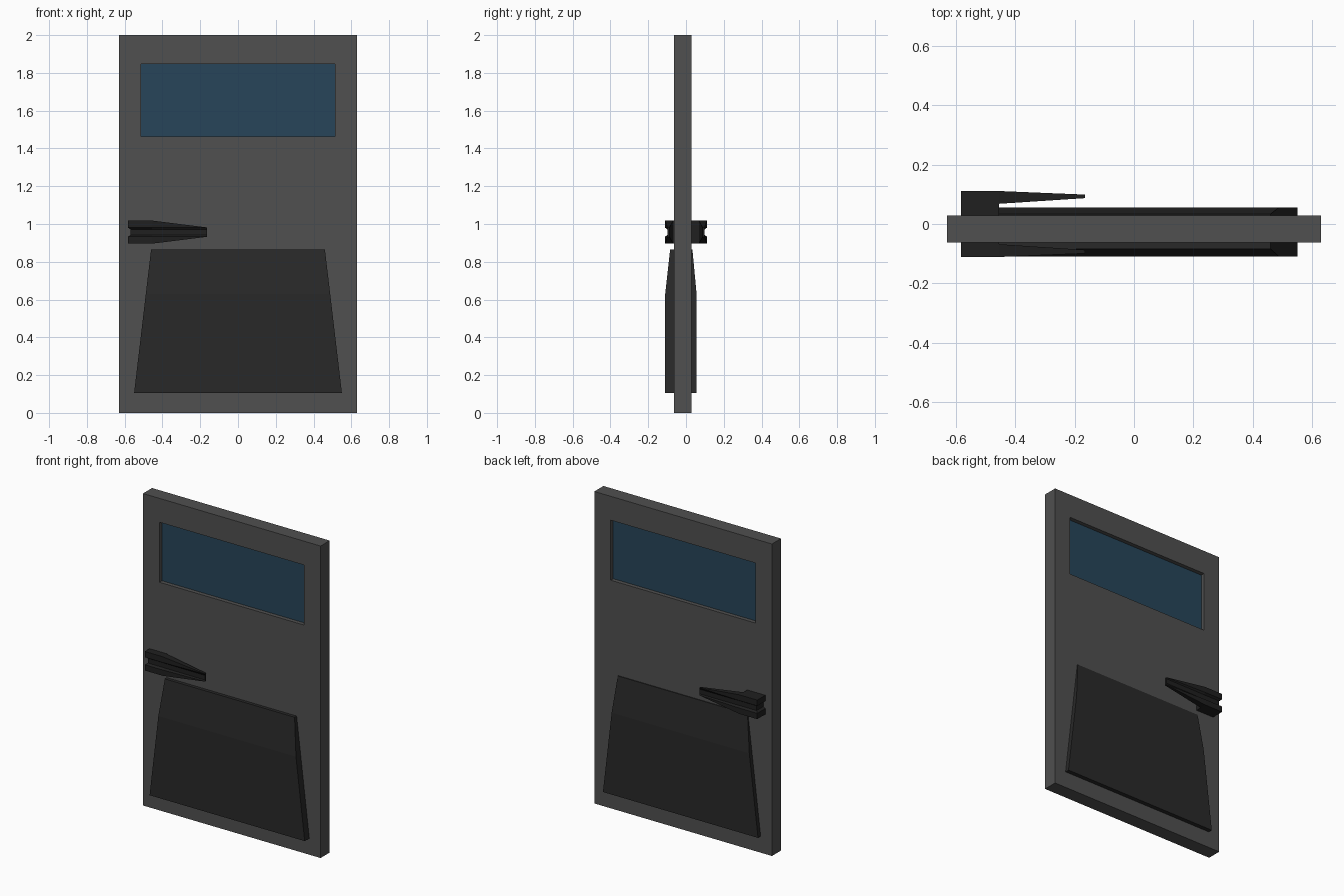
import bpy, bmesh

if "Cube" in bpy.data.objects:
    bpy.data.objects.remove(bpy.data.objects["Cube"])


def material(name, color):
    m = bpy.data.materials.new(name)
    m.diffuse_color = (*color, 1)
    m.use_nodes = True
    m.node_tree.nodes["Principled BSDF"].inputs["Base Color"].default_value = m.diffuse_color
    return m


def make(name, verts, faces, mat):
    bm = bmesh.new()
    vs = [bm.verts.new(v) for v in verts]
    for f in faces:
        bm.faces.new([vs[i] for i in f])
    # collapse coincident points, then face outward
    bmesh.ops.remove_doubles(bm, verts=bm.verts[:], dist=1e-5)
    bmesh.ops.recalc_face_normals(bm, faces=bm.faces[:])
    me = bpy.data.meshes.new(name)
    bm.to_mesh(me)
    bm.free()
    ob = bpy.data.objects.new(name, me)
    bpy.context.collection.objects.link(ob)
    me.materials.append(mat)
    return ob


def loft(rings, cap=True):
    """Join equal-length closed rings of points."""
    n = len(rings[0])
    verts = [p for r in rings for p in r]
    faces = [(k * n + i, k * n + (i + 1) % n, (k + 1) * n + (i + 1) % n, (k + 1) * n + i)
             for k in range(len(rings) - 1) for i in range(n)]
    if cap:
        faces += [tuple(range(n)), tuple(range(len(verts) - n, len(verts)))]
    return verts, faces


def rect(hx, z0, z1, y):
    return [(-hx, y, z0), (hx, y, z0), (hx, y, z1), (-hx, y, z1)]


door_mat = material("door_grey", (0.08, 0.08, 0.08))
panel_mat = material("panel_dark", (0.022, 0.022, 0.022))
handle_mat = material("handle_dark", (0.014, 0.014, 0.014))
glass_mat = material("glass_blue", (0.02, 0.06, 0.1))

# Door slab with a window opening
YF, YB = -0.063, 0.029
outer, hole = (0.63, 0, 2), (0.514, 1.462, 1.847)
v, f = loft([rect(*outer, YF), rect(*outer, YB), rect(*hole, YB),
             rect(*hole, YF), rect(*outer, YF)], cap=False)
make("door_slab", v, f, door_mat)

# Recessed window pane
v, f = loft([rect(*hole, -0.037), rect(*hole, 0.003)])
make("window_pane", v, f, glass_mat)

# Tapered lower panel, one on each side of the door
for name, base, face, top in (("front_panel", -0.05, -0.11, -0.084),
                              ("back_panel", 0.016, 0.056, 0.034)):
    rows = [(0.105, 0.55, face), (0.63, 0.488, face), (0.865, 0.46, top)]
    v, f = loft([[(-hx, base, z), (hx, base, z), (hx, y, z), (-hx, y, z)]
                 for z, hx, y in rows])
    make(name, v, f, panel_mat)

# Handles: grooved mounting block running into a tapered lever
# sections: x, inner y, outer y, half height, groove depth
SECTIONS = [(-0.583, 0.02, 0.111, 0.061, 0.014),
            (-0.455, 0.02, 0.111, 0.061, 0.014),
            (-0.455, 0.068, 0.111, 0.061, 0.014),
            (-0.165, 0.087, 0.099, 0.025, 0.0)]
ZC = 0.957


def handle(name, side):
    rings = []
    for k, (x, yi, yo, h, d) in enumerate(SECTIONS):
        levels = [-h, -0.024, -0.015, 0.015, 0.024, h]
        ring = []
        for y, order in ((yi, range(6)), (yo, range(5, -1, -1))):
            for i in order:
                groove = d if i in (2, 3) else 0
                dx = groove if k == 0 else 0           # groove wraps the block end
                dy = groove if y == yo else 0
                ring.append((x + dx, side * (y - dy), ZC + levels[i]))
        rings.append(ring)
    v, f = loft(rings, cap=False)
    for start in (0, len(v) - 12):                     # end caps in strips
        f += [(start + i, start + i + 1, start + 10 - i, start + 11 - i) for i in range(5)]
    make(name, v, f, handle_mat)


handle("back_handle", 1)
handle("front_handle", -1)
